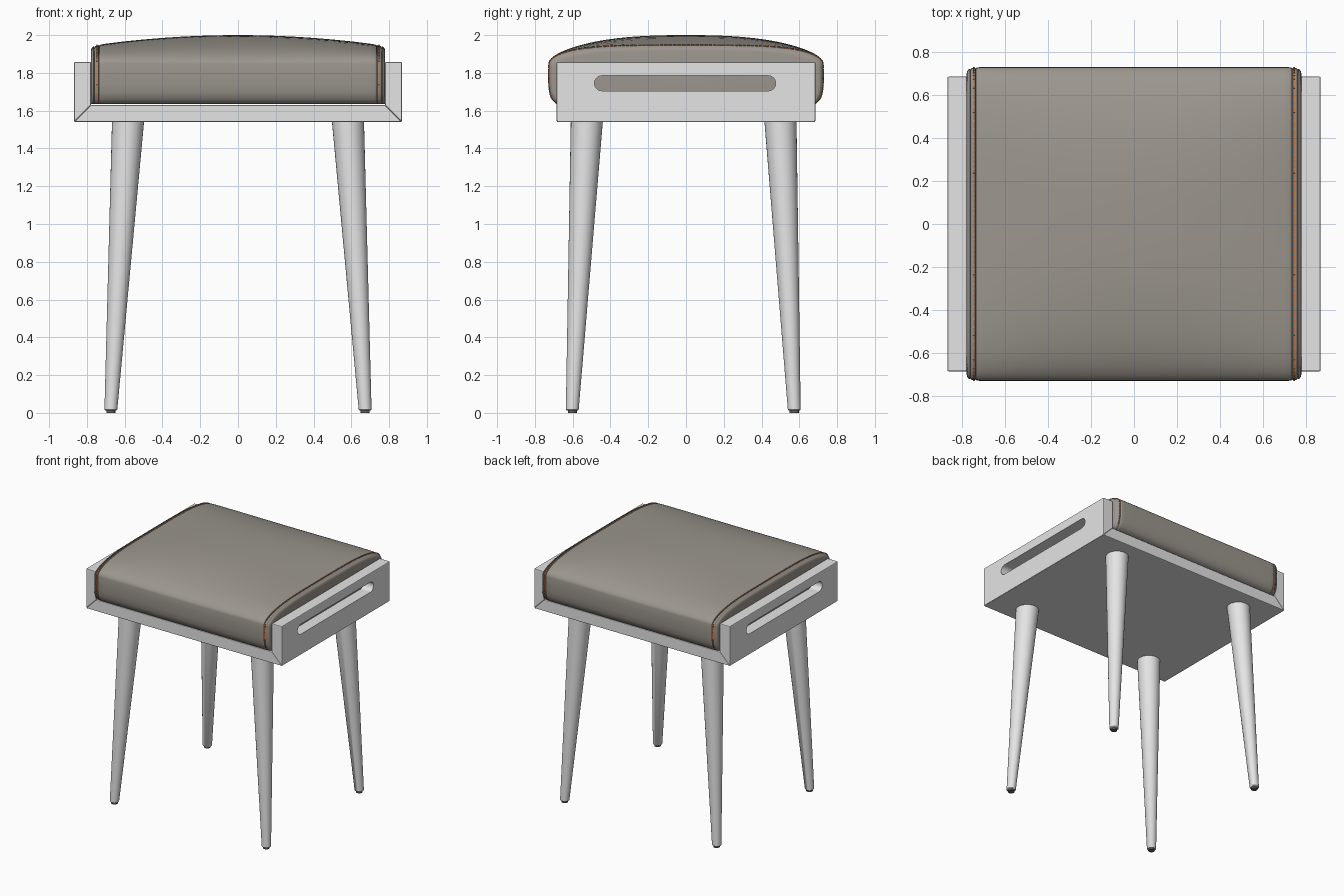
import bpy, bmesh, math
from mathutils import Vector

if "Cube" in bpy.data.objects:
    bpy.data.objects.remove(bpy.data.objects["Cube"])


def material(name, rgb):
    m = bpy.data.materials.new(name)
    m.diffuse_color = (*rgb, 1)
    m.use_nodes = True
    m.node_tree.nodes["Principled BSDF"].inputs["Base Color"].default_value = m.diffuse_color
    return m


PAINT = material("light grey paint", (0.78, 0.78, 0.78))
LEATHER = material("taupe leather", (0.33, 0.305, 0.27))
THREAD = material("orange thread", (0.60, 0.16, 0.04))
RUBBER = material("dark foot pad", (0.12, 0.12, 0.12))


def finish(name, bm, mat, angle=None):
    bmesh.ops.recalc_face_normals(bm, faces=bm.faces)
    me = bpy.data.meshes.new(name)
    bm.to_mesh(me)
    bm.free()
    ob = bpy.data.objects.new(name, me)
    bpy.context.collection.objects.link(ob)
    me.materials.append(mat)
    if angle:
        bpy.ops.object.select_all(action='DESELECT')
        ob.select_set(True)
        bpy.context.view_layer.objects.active = ob
        bpy.ops.object.shade_smooth_by_angle(angle=math.radians(angle))
    return ob


def loft(bm, rings):
    """Skin closed rings and cap both ends."""
    vs = [[bm.verts.new(p) for p in r] for r in rings]
    n = len(vs[0])
    for a, b in zip(vs, vs[1:]):
        for i in range(n):
            bm.faces.new((a[i], a[(i + 1) % n], b[(i + 1) % n], b[i]))
    bm.faces.new(vs[0])
    bm.faces.new(vs[-1])


# Frame: mitred base board, then two side panels with a slot handle
def extrude_profile(name, pts):
    bm = bmesh.new()
    loft(bm, [[(x, y, z) for x, z in pts] for y in (-0.685, 0.685)])
    ob = finish(name, bm, PAINT)
    bev = ob.modifiers.new("edge rounding", 'BEVEL')
    bev.width, bev.segments = 0.006, 2
    return ob


extrude_profile("base_board", [(-0.868, 1.54), (0.868, 1.54), (0.778, 1.63), (-0.778, 1.63)])

# Slot cutter: stadium shape running along x
bm = bmesh.new()
slot = []
for c, start in ((0.435, -90), (-0.445, 90)):
    for i in range(13):
        a = math.radians(start + 15 * i)
        slot.append((c + 0.04 * math.cos(a), 1.745 + 0.04 * math.sin(a)))
loft(bm, [[(x, y, z) for y, z in slot] for x in (-1.2, 1.2)])
cutter = finish("slot_cutter", bm, PAINT)
cutter.hide_render = True
cutter.hide_viewport = True

for side, s in (("left", -1), ("right", 1)):
    panel = extrude_profile(side + "_side_panel",
                            [(s * 0.868, 1.54), (s * 0.868, 1.858), (s * 0.778, 1.858), (s * 0.778, 1.63)])
    cut = panel.modifiers.new("slot", 'BOOLEAN')
    cut.operation, cut.object, cut.solver = 'DIFFERENCE', cutter, 'EXACT'


# Cushion: crowned section, flatter and lower towards the ends
def section(x, inset=0.0):
    t = min(1, abs(x) / 0.75) ** 2
    h, p, q = 0.15 - 0.052 * t, 2.5 + 1.5 * t, 0.6 - 0.1 * t
    k = 1 - inset / 0.73
    pts = []
    for i in range(-24, 25):
        u = math.sin(math.radians(90 * i / 24))
        z = 1.85 + h * max(0, 1 - abs(u) ** p) ** q
        pts.append(Vector((x, 0.728 * u * k, z - inset)))
    lower = [(0.73, 1.80), (0.729, 1.74), (0.724, 1.695), (0.712, 1.66), (0.685, 1.634)]
    right = [Vector((x, y * k, z)) for y, z in lower]
    left = [Vector((x, -y * k, z)) for y, z in reversed(lower)]
    return pts + right + left


half = [(0.1 * i, 0) for i in range(1, 8)]
half += [(0.725, 0.001), (0.733, 0.003), (0.736, 0.008), (0.739, 0.003), (0.752, 0.004), (0.758, 0.007),
         (0.761, 0.013), (0.764, 0.008), (0.771, 0.012), (0.777, 0.021), (0.779, 0.034)]
stations = [(-x, d) for x, d in reversed(half)] + [(0, 0)] + half
bm = bmesh.new()
loft(bm, [section(x, d) for x, d in stations])
finish("seat_cushion", bm, LEATHER, 50)

# Stitching: short dashes following the cushion section near each end
bm = bmesh.new()
for s in (-1, 1):
    ring = section(s * 0.746, 0.002)
    path = list(reversed(ring[-4:])) and ring[-4:] + ring[:53]
    for a, b in zip(path, path[1:]):
        n = max(1, round((b - a).length / 0.026))
        side = Vector((0.003, 0, 0))
        out = (b - a).cross(Vector((1, 0, 0))).normalized() * 0.003
        if out.dot(a - Vector((a.x, 0, 1.7))) < 0:
            out = -out
        for i in range(n):
            p, r = a.lerp(b, (i + 0.12) / n), a.lerp(b, (i + 0.88) / n)
            loft(bm, [[c - side - out, c + side - out, c + side + out, c - side + out] for c in (p, r)])
finish("orange_stitching", bm, THREAD)


# Legs: splayed tapered cones with small foot pads
def rod(name, a, b, ra, rb, mat, seg=32):
    bm = bmesh.new()
    ring = lambda c, r: [(c[0] + r * math.cos(math.tau * i / seg), c[1] + r * math.sin(math.tau * i / seg), c[2])
                         for i in range(seg)]
    rings = [ring(a, ra), ring(b, rb)]
    if mat is PAINT:
        rings.insert(0, ring((a[0], a[1], a[2] - 0.006), ra - 0.006))
    loft(bm, rings)
    finish(name, bm, mat, 40)


for fb, y0, y1 in (("front", -0.602, -0.525), ("back", 0.573, 0.50)):
    for lr, s in (("left", -1), ("right", 1)):
        rod(f"{fb}_{lr}_leg", (s * 0.673, y0, 0.018), (s * 0.582, y1, 1.545), 0.034, 0.085, PAINT)
        rod(f"{fb}_{lr}_foot_pad", (s * 0.673, y0, 0), (s * 0.673, y0, 0.014), 0.024, 0.024, RUBBER)
